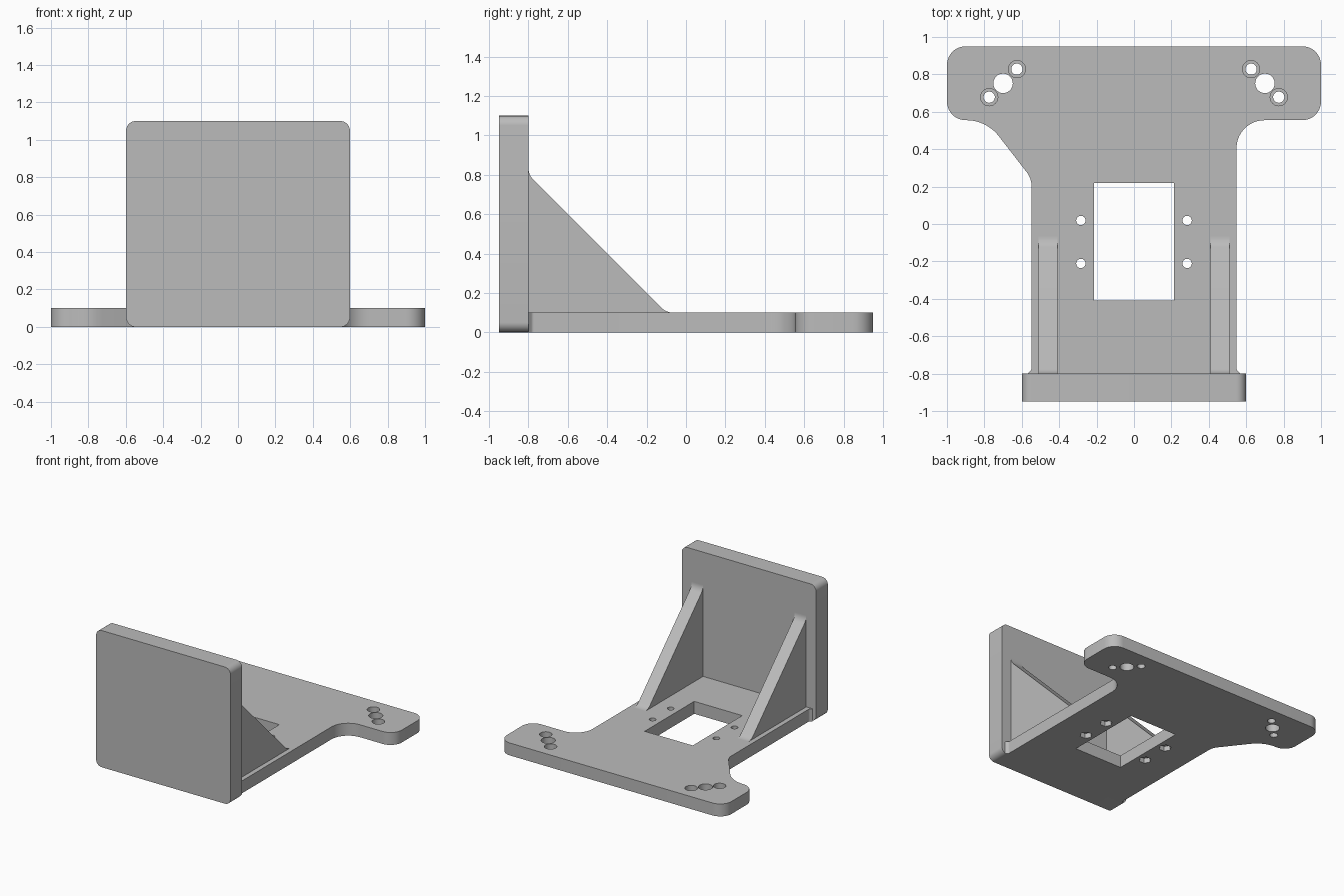
import bpy
import bmesh
import math
from mathutils import Vector

if "Cube" in bpy.data.objects:
    bpy.data.objects.remove(bpy.data.objects["Cube"], do_unlink=True)

grey = bpy.data.materials.new("plain grey")
grey.use_nodes = True
grey.diffuse_color = (0.5, 0.5, 0.5, 1)
grey.node_tree.nodes["Principled BSDF"].inputs["Base Color"].default_value = (0.5, 0.5, 0.5, 1)


def fillet(before, corner, after, radius, steps=10):
    """Points of the arc that rounds one corner of a profile."""
    c = Vector(corner)
    a = (Vector(before) - c).normalized()
    b = (Vector(after) - c).normalized()
    half = a.angle(b) / 2
    centre = c + (a + b).normalized() * radius / math.sin(half)
    reach = radius / math.tan(half)
    start, end = c + a * reach - centre, c + b * reach - centre
    sweep = math.pi - 2 * half
    points = []
    for i in range(steps + 1):
        t = i / steps
        p = start * math.sin((1 - t) * sweep) + end * math.sin(t * sweep)
        points.append(centre + p / math.sin(sweep))
    return points


def rounded(corners):
    """Closed outline from (x, y, radius) corners."""
    points = []
    for i, (x, y, r) in enumerate(corners):
        if r:
            nxt = corners[(i + 1) % len(corners)]
            points += fillet(corners[i - 1][:2], (x, y), nxt[:2], r)
        else:
            points.append(Vector((x, y)))
    return points


def prism(name, outline, low, high, axis="z"):
    """Extrude a flat outline along one axis."""
    place = {"x": lambda u, v, w: (w, u, v),
             "y": lambda u, v, w: (u, w, v),
             "z": lambda u, v, w: (u, v, w)}[axis]
    bm = bmesh.new()
    face = bm.faces.new([bm.verts.new(place(p[0], p[1], low)) for p in outline])
    grown = bmesh.ops.extrude_face_region(bm, geom=[face])["geom"]
    verts = [g for g in grown if isinstance(g, bmesh.types.BMVert)]
    bmesh.ops.translate(bm, verts=verts, vec=place(0, 0, high - low))
    bmesh.ops.recalc_face_normals(bm, faces=bm.faces)
    mesh = bpy.data.meshes.new(name)
    bm.to_mesh(mesh)
    bm.free()
    mesh.materials.append(grey)
    obj = bpy.data.objects.new(name, mesh)
    bpy.context.collection.objects.link(obj)
    return obj


def select(obj):
    bpy.ops.object.select_all(action="DESELECT")
    obj.select_set(True)
    bpy.context.view_layer.objects.active = obj


def cut(obj, outline, low, high):
    """Subtract a vertical prism and discard the cutter."""
    cutter = prism("cutter", outline, low, high)
    cutter.hide_render = True
    mod = obj.modifiers.new("cut", "BOOLEAN")
    mod.operation = "DIFFERENCE"
    mod.solver = "EXACT"
    mod.object = cutter
    select(obj)
    bpy.ops.object.modifier_apply(modifier=mod.name)
    bpy.data.objects.remove(cutter, do_unlink=True)


def ring(x, y, radius, sides=32):
    return [(x + radius * math.cos(math.tau * i / sides),
             y + radius * math.sin(math.tau * i / sides)) for i in range(sides)]


THICK = 0.1
WALL_BACK = -0.8
SIDE = 0.548

# Base plate with two rounded ears and one sloped shoulder
base = prism("base_plate", rounded([
    (-1, 0.95, 0.1), (1, 0.95, 0.1), (1, 0.555, 0.1),
    (SIDE, 0.555, 0.15), (SIDE, -0.78, 0.02), (SIDE + 0.02, WALL_BACK, 0),
    (-SIDE - 0.02, WALL_BACK, 0), (-SIDE, -0.78, 0.02),
    (-SIDE, 0.244, 0.12), (-0.789, 0.555, 0.22), (-1, 0.555, 0.1)]), 0, THICK)

# Rectangular window
cut(base, [(-0.214, -0.41), (0.214, -0.41), (0.214, 0.22), (-0.214, 0.22)], -0.1, 0.2)

for s in (-1, 1):
    # Ear holes: a large one between two counterbored ones
    cut(base, ring(s * 0.7, 0.752, 0.052), -0.1, 0.2)
    for x, y in ((0.626, 0.828), (0.774, 0.678)):
        cut(base, ring(s * x, y, 0.03), -0.1, 0.2)
        cut(base, ring(s * x, y, 0.046), 0.05, 0.2)
    # Screw holes beside the window, with hexagonal pockets underneath
    for y in (0.019, -0.211):
        cut(base, ring(s * 0.284, y, 0.025), -0.1, 0.2)
        cut(base, ring(s * 0.284, y, 0.046, 6), -0.1, 0.04)

# Upright front wall
wall = prism("front_wall", rounded([
    (-0.598, 0, 0.05), (0.598, 0, 0.05), (0.598, 1.1, 0.05), (-0.598, 1.1, 0.05)]),
    -0.95, WALL_BACK, "y")

# Triangular ribs blending into wall and base
rib = [(WALL_BACK, THICK)]
rib += fillet((WALL_BACK, 1), (WALL_BACK, 0.8), (-0.1, THICK), 0.08)
rib += fillet((WALL_BACK, 0.8), (-0.1, THICK), (0, THICK), 0.08)
left_rib = prism("left_rib", rib, 0.408, 0.51, "x")
right_rib = prism("right_rib", rib, -0.51, -0.408, "x")

for part in (base, wall, left_rib, right_rib):
    select(part)
    bpy.ops.object.shade_smooth_by_angle(angle=math.radians(30))
